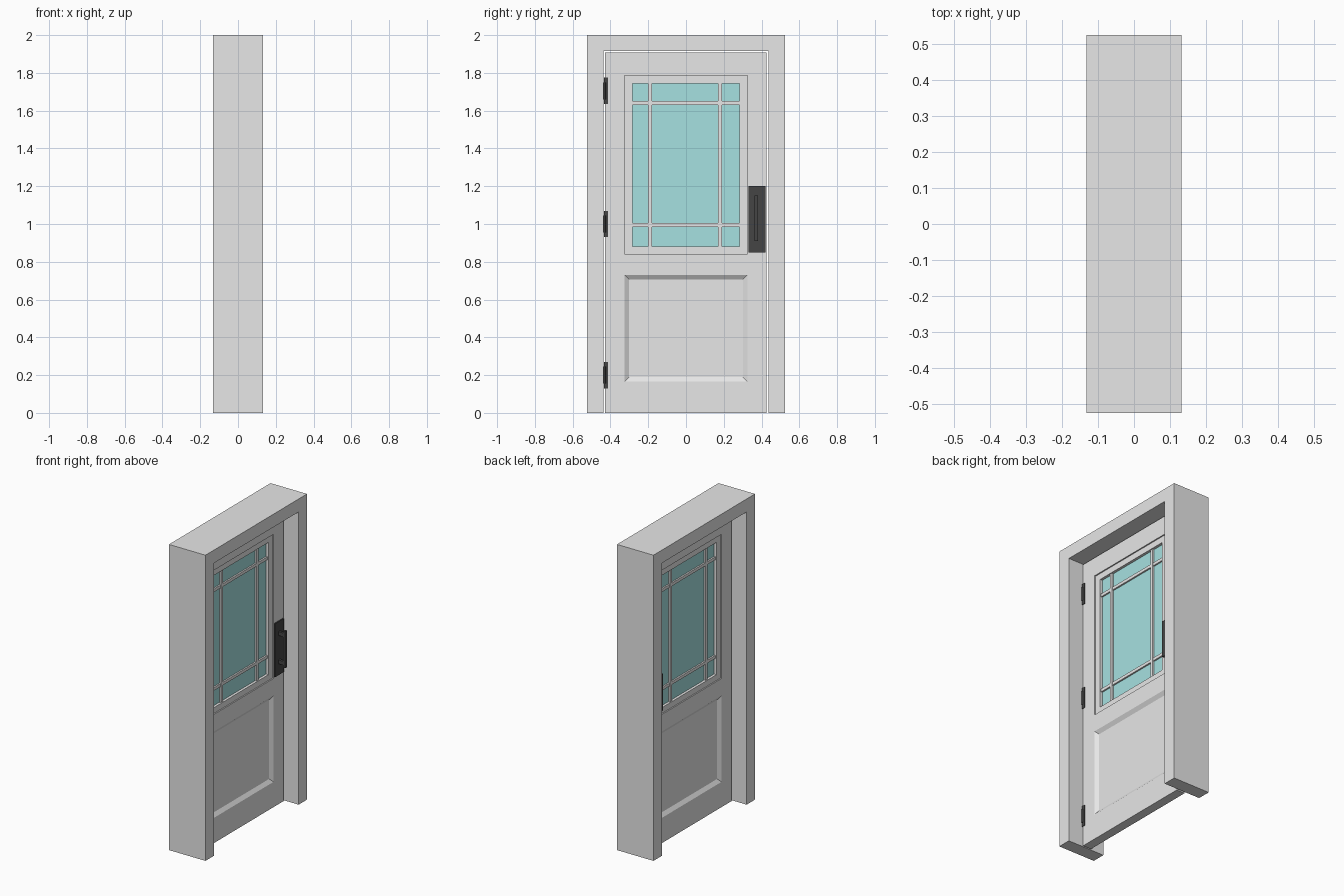
import bpy, bmesh
from mathutils import Vector

cube = bpy.data.objects.get("Cube")
if cube:
    bpy.data.objects.remove(cube, do_unlink=True)


def material(name, rgb):
    m = bpy.data.materials.new(name)
    m.use_nodes = True
    m.diffuse_color = (*rgb, 1)
    m.node_tree.nodes["Principled BSDF"].inputs["Base Color"].default_value = (*rgb, 1)
    return m


PAINT = material("light grey paint", (0.8, 0.8, 0.8))
GLASS = material("pale teal glass", (0.38, 0.75, 0.75))
METAL = material("black metal", (0.06, 0.06, 0.06))


def finish(name, bm, mat):
    bmesh.ops.recalc_face_normals(bm, faces=bm.faces)
    mesh = bpy.data.meshes.new(name)
    bm.to_mesh(mesh)
    bm.free()
    mesh.materials.append(mat)
    ob = bpy.data.objects.new(name, mesh)
    bpy.context.collection.objects.link(ob)
    return ob


def boxes(name, spans, mat):
    """One object from boxes given as (x0, x1, y0, y1, z0, z1)."""
    bm = bmesh.new()
    for x0, x1, y0, y1, z0, z1 in spans:
        verts = bmesh.ops.create_cube(bm, size=1)["verts"]
        bmesh.ops.scale(bm, vec=(x1 - x0, y1 - y0, z1 - z0), verts=verts)
        centre = Vector((x0 + x1, y0 + y1, z0 + z1)) / 2
        bmesh.ops.translate(bm, vec=centre, verts=verts)
    return finish(name, bm, mat)


# Door frame: an upside-down U profile pushed through the wall depth
DEPTH = 0.132
OUT, IN, HEAD = 0.525, 0.438, 1.915
bm = bmesh.new()
profile = [(-OUT, 0), (-OUT, 2), (OUT, 2), (OUT, 0),
           (IN, 0), (IN, HEAD), (-IN, HEAD), (-IN, 0)]
face = bm.faces.new([bm.verts.new((-DEPTH, y, z)) for y, z in profile])
ext = bmesh.ops.extrude_face_region(bm, geom=[face])["geom"]
bmesh.ops.translate(bm, vec=(2 * DEPTH, 0, 0),
                    verts=[g for g in ext if isinstance(g, bmesh.types.BMVert)])
finish("door_frame", bm, PAINT)

# Door leaf: stiles and rails
T = 0.03            # half thickness
W = 0.325           # half width of the openings
HINGE_Y, LATCH_Y, TOP = -0.43, 0.427, 1.907
boxes("door_stiles", [(-T, T, HINGE_Y, -W, 0, TOP), (-T, T, W, LATCH_Y, 0, TOP)], PAINT)
boxes("door_rails", [(-T, T, -W, W, a, b)
                     for a, b in ((0, 0.165), (0.73, 0.842), (1.785, TOP))], PAINT)

# Lower panel: sloped border down to a sunken field, on both sides
bm = bmesh.new()
for s in (-1, 1):
    rings = []
    for x, inset in ((T, 0), (T - 0.016, 0.024)):
        y, lo, hi = W - inset, 0.165 + inset, 0.73 - inset
        rings.append([bm.verts.new((s * x, a, b))
                      for a, b in ((-y, lo), (y, lo), (y, hi), (-y, hi))])
    outer, inner = rings
    bm.faces.new(inner)
    for i in range(4):
        j = (i + 1) % 4
        bm.faces.new((outer[i], outer[j], inner[j], inner[i]))
finish("lower_panel", bm, PAINT)

# Window: slightly sunken moulding, glazing bars and glass
G, LO, HI = 0.283, 0.88, 1.745
M = 0.022
boxes("window_moulding", [(-M, M, -W, -G, 0.842, 1.785), (-M, M, G, W, 0.842, 1.785),
                          (-M, M, -G, G, 0.842, LO), (-M, M, -G, G, HI, 1.785)], PAINT)
B, R = 0.016, 0.01   # half depth and half width of a bar
bars = [(-B, B, y - R, y + R, LO, HI) for y in (-0.19, 0.18)]
bars += [(-B + 0.001, B - 0.001, -G, G, z - R, z + R) for z in (0.995, 1.64)]
boxes("glazing_bars", bars, PAINT)
boxes("window_glass", [(-0.005, 0.005, -G, G, LO, HI)], GLASS)

# Handles: back plate and pull grip on each side
for s, side in ((1, "left"), (-1, "right")):
    def span(a, b):
        return tuple(sorted((s * a, s * b)))
    boxes("handle_plate_" + side, [(*span(T, T + 0.008), 0.33, 0.42, 0.85, 1.2)], METAL)
    grip = [(*span(0.072, 0.088), 0.362, 0.382, 0.91, 1.15)]
    grip += [(*span(T, 0.075), 0.364, 0.38, z, z + 0.025) for z in (0.925, 1.11)]
    boxes("handle_grip_" + side, grip, METAL)

# Hinges: thin leaf on the door with a round knuckle in the gap
for z, place in ((0.2, "bottom"), (1.0, "middle"), (1.705, "top")):
    boxes("hinge_leaf_" + place,
          [(T - 0.01, T + 0.004, -0.434, -0.414, z - 0.07, z + 0.07)], METAL)
    bpy.ops.mesh.primitive_cylinder_add(vertices=16, radius=0.006, depth=0.09,
                                        location=(T + 0.005, -0.43, z))
    knuckle = bpy.context.object
    knuckle.name = "hinge_knuckle_" + place
    knuckle.data.materials.append(METAL)
    bpy.ops.object.shade_smooth_by_angle()
